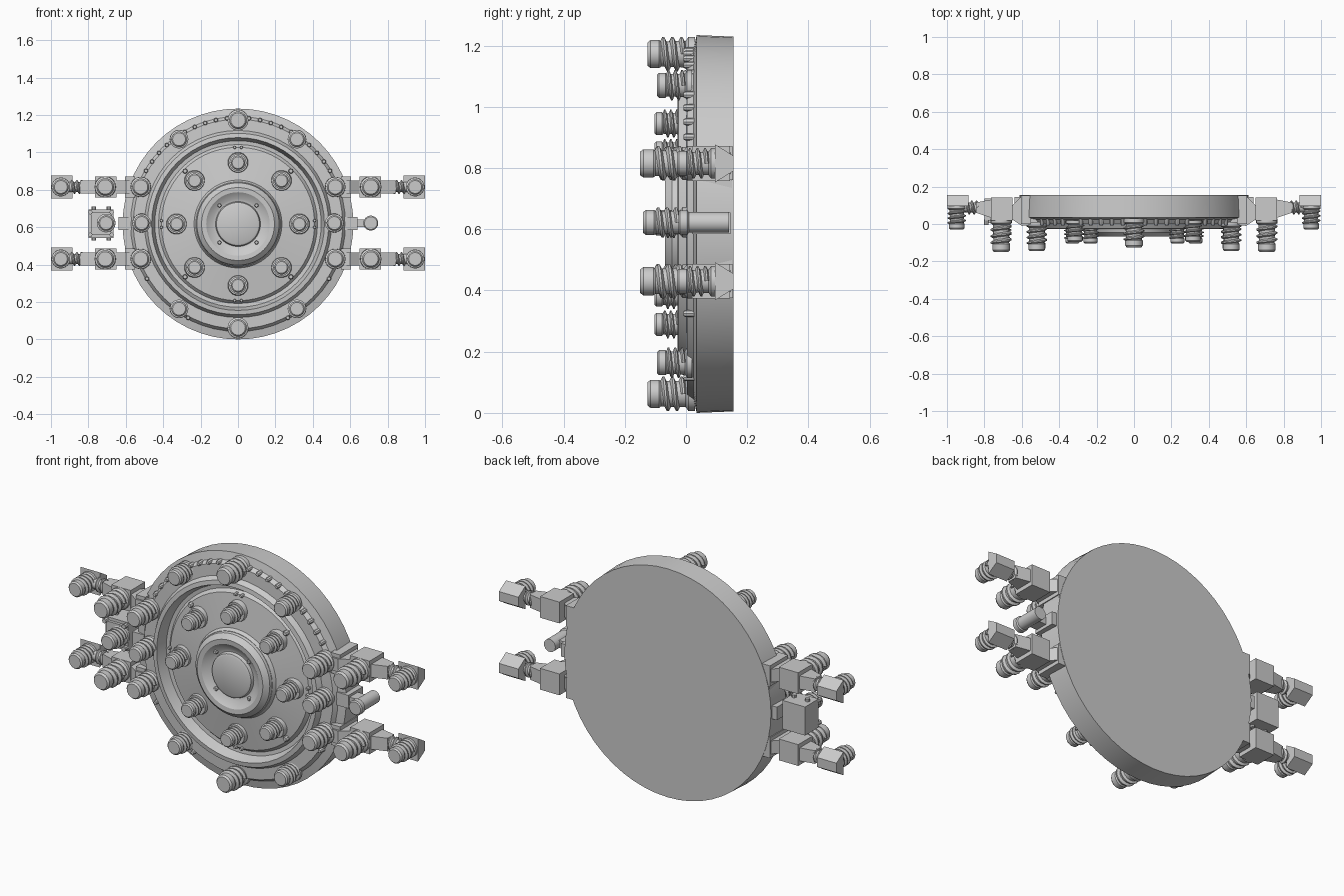
import bpy, bmesh, math
from math import sin, cos, pi, radians

if "Cube" in bpy.data.objects:
    bpy.data.objects.remove(bpy.data.objects["Cube"])

CZ = 0.617                      # height of the wheel axis
FRONT = (pi / 2, 0, 0)          # local +z points to the front (-y)


def finish(name, bm, loc=(0, 0, 0), rot=(0, 0, 0), smooth=False):
    bmesh.ops.recalc_face_normals(bm, faces=bm.faces)
    me = bpy.data.meshes.new(name)
    bm.to_mesh(me)
    bm.free()
    ob = bpy.data.objects.new(name, me)
    bpy.context.collection.objects.link(ob)
    ob.location, ob.rotation_euler = loc, rot
    if smooth:
        bpy.ops.object.select_all(action='DESELECT')
        ob.select_set(True)
        bpy.context.view_layer.objects.active = ob
        bpy.ops.object.shade_smooth_by_angle(angle=radians(30))
    return ob


def add_revolve(bm, profile, n):
    rings = []
    for r, h in profile:
        if r == 0:
            rings.append([bm.verts.new((0, 0, h))] * n)
        else:
            rings.append([bm.verts.new((r * cos(2 * pi * i / n), r * sin(2 * pi * i / n), h))
                          for i in range(n)])
    for a, b in zip(rings, rings[1:]):
        for i in range(n):
            j = (i + 1) % n
            vs = list(dict.fromkeys((a[i], a[j], b[j], b[i])))
            if len(vs) > 2:
                bm.faces.new(vs)


def add_thread(bm, r, h0, h1, turns, depth, n=16):
    # triangular ridge wound around the shaft
    steps = int(turns * n)
    w = (h1 - h0) / turns * 0.36
    prev = None
    for i in range(steps + 1):
        a, h = 2 * pi * i / n, h0 + (h1 - h0) * i / steps
        cur = [bm.verts.new((q * cos(a), q * sin(a), h + d))
               for q, d in ((r * 0.95, -w), (r + depth, -w * 0.3), (r + depth, w * 0.3), (r * 0.95, w))]
        if prev:
            for k in range(4):
                m = (k + 1) % 4
                bm.faces.new((prev[k], prev[m], cur[m], cur[k]))
        else:
            bm.faces.new(cur)
        prev = cur
    bm.faces.new(prev)


def bolt(name, x, z, base, tip, r, rot=FRONT):
    # flanged stud with a wound thread and a chamfered cap
    L = base - tip
    bm = bmesh.new()
    add_revolve(bm, [(0, 0), (r * 1.1, 0), (r * 1.1, L * .14), (r * .85, L * .2), (r * .8, L * .72),
                     (r * .9, L * .76), (r * .9, L * .94), (r * .75, L), (0, L)], 18)
    add_thread(bm, r * .82, L * .24, L * .72, 2.5, r * .26)
    finish(name, bm, (x, base, z), rot, True)


def lathe(name, profile, loc, n=18, rot=FRONT):
    bm = bmesh.new()
    add_revolve(bm, profile, n)
    return finish(name, bm, loc, rot, True)


def prism(name, pts, lo, hi, axis):
    # extrude a 2D outline along x (pts are y,z) or along z (pts are x,y)
    bm = bmesh.new()
    put = (lambda p, t: (t, p[0], p[1])) if axis == 'x' else (lambda p, t: (p[0], p[1], t))
    a = [bm.verts.new(put(p, lo)) for p in pts]
    b = [bm.verts.new(put(p, hi)) for p in pts]
    bm.faces.new(a)
    bm.faces.new(b)
    for i in range(len(pts)):
        j = (i + 1) % len(pts)
        bm.faces.new((a[i], a[j], b[j], b[i]))
    return finish(name, bm)


def box(name, x0, x1, y0, y1, z0, z1):
    return prism(name, [(x0, y0), (x1, y0), (x1, y1), (x0, y1)], z0, z1, 'z')


# main wheel body, written as (radius, y)
body = [(0, .155), (.612, .155), (.617, .035), (.575, .025), (.56, .004), (.50, .002), (.485, -.025),
        (.462, -.028), (.445, .028), (.425, .03), (.41, .012), (.235, -.012), (.225, -.03), (0, -.03)]
lathe("wheel_body", [(r, -y) for r, y in body], (0, 0, CZ), 56)

# raised hub ring and its centre cap
hub = [(.225, -.02), (.22, -.045), (.195, -.068), (.17, -.066), (.135, -.04), (.12, -.038),
       (.115, -.055), (.105, -.06), (0, -.06)]
lathe("hub", [(r, -y) for r, y in hub], (0, 0, CZ), 48)

# eight inner studs with washers
for i in range(8):
    a = i * pi / 4
    x, z = .328 * cos(a), CZ + .328 * sin(a)
    lathe("stud_washer", [(0, 0), (.056, 0), (.052, .03), (0, .03)], (x, .01, z))
    bolt("inner_stud", x, z, 0, -.103, .042)

# small rivets on disc, hub and rim
rivets = [(.40, radians(45 + 90 * k), .014, .02, -.008) for k in range(4)]
rivets += [(.41, radians(90 * k + d), .009, .02, -.004) for k in range(4) for d in (-2.5, 2.5)]
rivets += [(.14, radians(45 + 90 * k), .011, -.03, -.056) for k in range(4)]
rivets += [(.568, radians(d), .012, .03, -.008) for d in range(30, 151, 6) if d not in (54, 90, 126)]
rivets += [(.568, radians(d), .012, .03, -.008) for d in (211, 242, 298, 329)]
for r, a, s, y0, y1 in rivets:
    lathe("rivet", [(0, 0), (s, 0), (s, (y0 - y1) * .8), (s * .7, y0 - y1), (0, y0 - y1)],
          (r * cos(a), y0, CZ + r * sin(a)), 8)

# outer rim bolts
for dz in (-1, 1):
    bolt("rim_bolt", 0, CZ + dz * .555, .03, -.125, .052)
    for sx in (-1, 1):
        bolt("rim_bolt", sx * .315, CZ + dz * .453, .02, -.095, .046)

for sx in (-1, 1):
    # middle bolt and its mount
    bolt("side_bolt", sx * .515, CZ + .005, .01, -.14, .046)
    box("middle_mount", sx * .53, sx * .64, .02, .145, .585, .655)
    for z in (.43, .815):
        up = 1 if z > CZ else -1
        bolt("side_bolt", sx * .52, z, .01, -.145, .05)
        # bracket that ties the arm to the wheel
        prism("arm_bracket", [(sx * .50, .0), (sx * .60, -.01), (sx * .66, .03), (sx * .66, .09),
                              (sx * .60, .15), (sx * .50, .15)], z - .035, z + .035, 'z')
        box("bracket_plate", sx * .55, sx * .605, .0, .153, z - .055, z + .055)
        # arm block with large bolt
        box("arm_block", sx * .65, sx * .765, .02, .143, z - .057, z + .057)
        bolt("arm_bolt", sx * .71, z, .03, -.15, .052)
        # tapered arm and threaded link
        prism("arm", [(sx * .74, .025), (sx * .845, .06), (sx * .845, .115), (sx * .74, .135)],
              z - .035, z + .035, 'z')
        bm = bmesh.new()
        add_revolve(bm, [(0, 0), (.026, 0), (.026, .10), (0, .10)], 16)
        add_thread(bm, .026, .015, .08, 2.5, .011)
        finish("threaded_link", bm, (sx * .82, .088, z), (0, sx * pi / 2, 0), True)
        # wedge shaped end block with bolt
        ends = sorted((sx * .885, sx * 1.0))
        prism("end_block", [(.095, z - .062), (.155, z - .025), (.155, z + .025), (.095, z + .062)],
              ends[0], ends[1], 'x')
        bolt("end_bolt", sx * .947, z, .10, -.03, .046)
    # rim panel between the arms
    box("rim_panel", sx * .54, sx * .60, .05, .15, .48, .76)

# right: plain pin on a link
box("pin_link", .60, .71, .03, .10, .602, .642)
lathe("pin", [(0, 0), (.034, 0), (.034, .13), (.04, .135), (.04, .16), (.034, .165), (0, .165)],
      (.71, .14, .622))

# left: gearbox with corner studs and a bolt
box("gearbox", -.80, -.665, .02, .135, .542, .695)
box("gearbox_plate", -.785, -.68, .005, .03, .56, .68)
for x in (-.77, -.69):
    lathe("gearbox_stud", [(0, 0), (.012, 0), (.012, .18), (0, .18)], (x, .07, .53), 8, (0, 0, 0))
for z in (.56, .68):
    for x in (-.79, -.675):
        lathe("gearbox_rivet", [(0, 0), (.012, 0), (.012, .03), (0, .03)], (x, .025, z), 8)
bolt("gearbox_bolt", -.705, .622, .02, -.10, .046)
